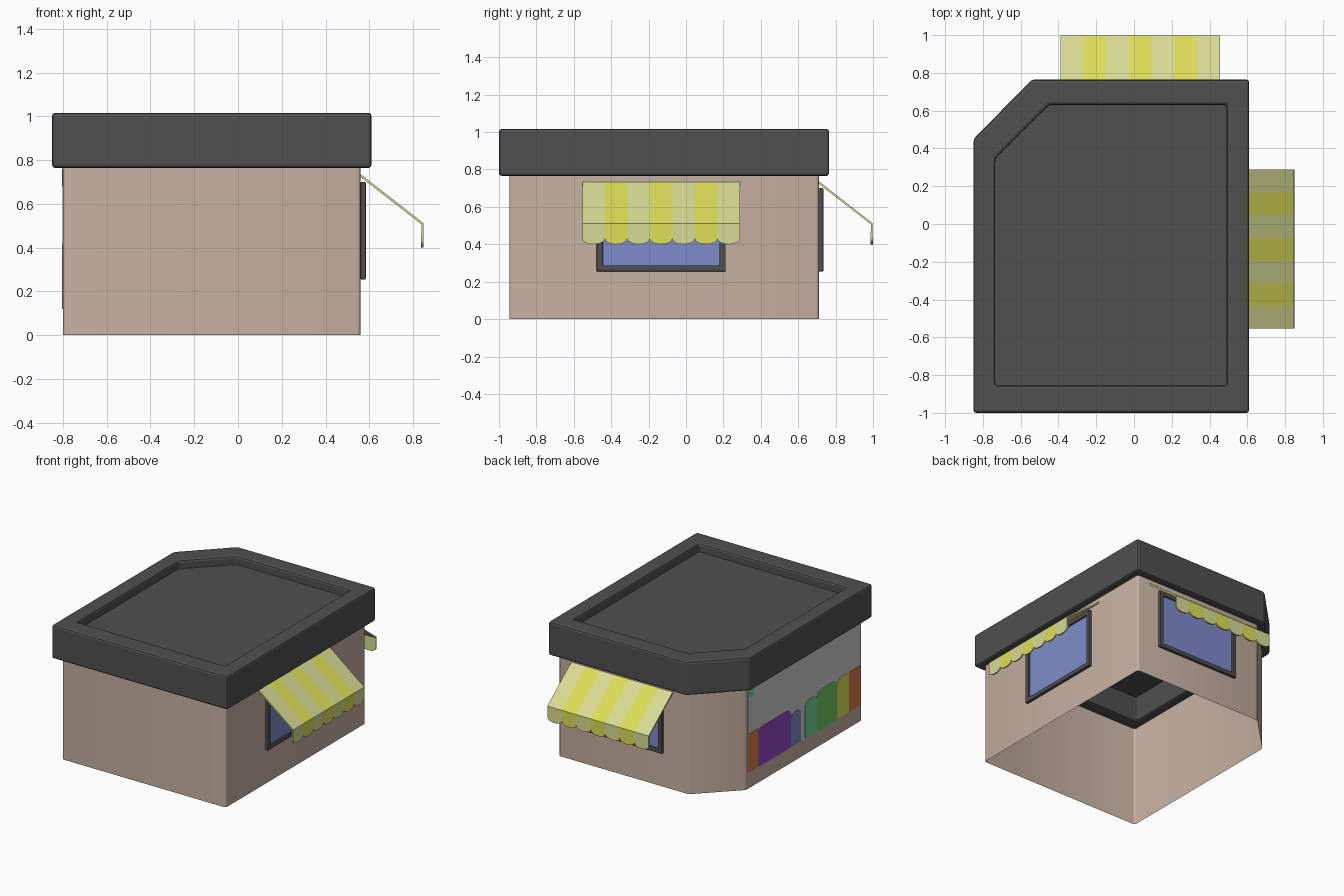
import bpy, bmesh, math

if "Cube" in bpy.data.objects:
    bpy.data.objects.remove(bpy.data.objects["Cube"])


def material(name, r, g, b):
    m = bpy.data.materials.new(name)
    m.diffuse_color = (r, g, b, 1)
    m.use_nodes = True
    m.node_tree.nodes["Principled BSDF"].inputs["Base Color"].default_value = m.diffuse_color
    return m


PEACH = material("peach_wall", 0.578, 0.440, 0.361)
DARK = material("dark_grey", 0.08, 0.08, 0.08)
GLASS = material("blue_glass", 0.212, 0.262, 0.604)
YELLOW = material("yellow", 0.73, 0.73, 0.098)
PALE = material("pale_yellow", 0.687, 0.716, 0.296)
GREY = material("light_grey", 0.62, 0.62, 0.62)
RUST = material("rust", 0.70, 0.20, 0.065)
PURPLE = material("purple", 0.29, 0.065, 0.58)
GREEN = material("green", 0.168, 0.59, 0.13)
TEAL = material("teal", 0.168, 0.66, 0.34)


def finish(name, bm, mats, smooth=False):
    bmesh.ops.remove_doubles(bm, verts=bm.verts, dist=1e-5)
    bmesh.ops.recalc_face_normals(bm, faces=bm.faces)
    me = bpy.data.meshes.new(name)
    bm.to_mesh(me)
    bm.free()
    for m in mats:
        me.materials.append(m)
    ob = bpy.data.objects.new(name, me)
    bpy.context.collection.objects.link(ob)
    if smooth:
        bpy.ops.object.select_all(action='DESELECT')
        ob.select_set(True)
        bpy.context.view_layer.objects.active = ob
        bpy.ops.object.shade_smooth_by_angle(angle=math.radians(35))
    return ob


def ring(name, outer, inner, lo, hi, place, mat, bevel):
    """Closed frame between two matching outlines; place maps (a, b, height)."""
    bm = bmesh.new()
    loops = [[bm.verts.new(place(a, b, h)) for a, b in pts]
             for pts, h in ((outer, lo), (outer, hi), (inner, hi), (inner, lo))]
    n = len(outer)
    for k in range(4):
        A, B = loops[k], loops[(k + 1) % 4]
        for i in range(n):
            j = (i + 1) % n
            bm.faces.new((A[i], A[j], B[j], B[i]))
    ob = finish(name, bm, [mat])
    mod = ob.modifiers.new("soft_edges", 'BEVEL')
    mod.width = bevel
    mod.segments = 2
    mod.limit_method = 'ANGLE'
    return ob


def plate(name, pts, lo, hi, place, mat):
    """Outline extruded into a thin plate."""
    bm = bmesh.new()
    f = bm.faces.new([bm.verts.new(place(a, b, lo)) for a, b in pts])
    top = [bm.verts.new(place(a, b, hi)) for a, b in pts]
    bot = list(f.verts)
    bm.faces.new(top)
    for i in range(len(pts)):
        j = (i + 1) % len(pts)
        bm.faces.new((bot[i], bot[j], top[j], top[i]))
    return finish(name, bm, [mat])


def rect(a0, a1, b0, b1):
    return [(a0, b0), (a1, b0), (a1, b1), (a0, b1)]


def up(x, y, h):
    return (x, y, h)


def right_wall(u, z, d):
    return (0.56 + d, u, z)


def back_wall(u, z, d):
    return (u, 0.71 + d, z)


def left_wall(u, z, d):
    return (-0.80 - d, u, z)


# Walls: open shell with one cut corner and softened vertical edges
plan = [(-0.80, -0.945), (0.56, -0.945), (0.56, 0.71), (-0.52, 0.71), (-0.80, 0.43)]
bm = bmesh.new()
low = [bm.verts.new((x, y, 0)) for x, y in plan]
high = [bm.verts.new((x, y, 0.768)) for x, y in plan]
for i in range(5):
    j = (i + 1) % 5
    bm.faces.new((low[i], low[j], high[j], high[i]))
corners = [e for e in bm.edges if abs(e.verts[0].co.z - e.verts[1].co.z) > 0.1]
bmesh.ops.bevel(bm, geom=corners, offset=0.015, segments=3, profile=0.5, affect='EDGES')
finish("walls", bm, [PEACH], smooth=True)

# Roof: thick parapet and sunken floor
outer = [(-0.85, -1.0), (0.61, -1.0), (0.61, 0.765), (-0.54, 0.765), (-0.85, 0.45)]
inner = [(-0.735, -0.855), (0.49, -0.855), (0.49, 0.63), (-0.45, 0.63), (-0.735, 0.345)]
ring("roof_parapet", outer, inner, 0.765, 1.017, up, DARK, 0.015)
bm = bmesh.new()
bm.faces.new([bm.verts.new((x, y, 0.955)) for x, y in inner])
finish("roof_floor", bm, [DARK])


# Windows
def window(side, c, place):
    ring(side + "_window_frame", rect(c - 0.345, c + 0.345, 0.255, 0.70),
         rect(c - 0.312, c + 0.312, 0.287, 0.668), 0.0, 0.024, place, DARK, 0.004)
    plate(side + "_window_glass", rect(c - 0.315, c + 0.315, 0.284, 0.671),
          0.002, 0.010, place, GLASS)


# Awnings: seven stripes, each a sloped strip and a scalloped flap
def awning(side, c, place):
    bm = bmesh.new()
    w, reach = 0.843 / 7, 0.283
    for i in range(7):
        a = c - 0.4215 + i * w
        b = a + w
        arc = [(a + w * (0.5 + 0.5 * math.cos(t)), 0.43 - 0.03 * math.sin(t))
               for t in [math.pi * k / 10 for k in range(11)]]
        slope = [(a, 0.73, 0.0), (b, 0.73, 0.0), (b, 0.51, reach), (a, 0.51, reach)]
        flap = [(a, 0.51, reach), (b, 0.51, reach)] + [(u, z, reach) for u, z in arc]
        for pts in (slope, flap):
            f = bm.faces.new([bm.verts.new(place(*p)) for p in pts])
            f.material_index = i % 2
    ob = finish(side + "_awning", bm, [PALE, YELLOW])
    mod = ob.modifiers.new("cloth", 'SOLIDIFY')
    mod.thickness = 0.011
    mod.offset = 0


for side, c, place in (("right", -0.133, right_wall), ("back", 0.033, back_wall)):
    window(side, c, place)
    awning(side, c, place)

# Painted left wall: grey field with a row of coloured blocks
plate("mural_field", rect(-0.93, 0.41, 0.12, 0.765), 0.0, 0.002, left_wall, GREY)
blocks = [("rust_back", 0.40, 0.29, 0.12, 0.41, RUST, 0), ("purple", 0.29, -0.10, 0.12, 0.41, PURPLE, 0.05),
          ("blue", -0.10, -0.22, 0.12, 0.37, GLASS, 0.04), ("teal", -0.27, -0.41, 0.12, 0.40, TEAL, 0.04),
          ("green", -0.41, -0.65, 0.12, 0.42, GREEN, 0.05), ("yellow", -0.65, -0.79, 0.12, 0.42, YELLOW, 0.04),
          ("rust_front", -0.79, -0.925, 0.12, 0.42, RUST, 0), ("teal_top", 0.40, 0.34, 0.68, 0.76, TEAL, 0)]
for name, y1, y0, z0, z1, mat, cut in blocks:
    pts = rect(y0, y1, z0, z1)
    if cut:  # rounded upper corners
        q = [math.pi / 2 * k / 4 for k in range(5)]
        pts = pts[:2] + [(y1 - cut + cut * math.cos(t), z1 - cut + cut * math.sin(t)) for t in q]
        pts += [(y0 + cut - cut * math.sin(t), z1 - cut + cut * math.cos(t)) for t in q]
    plate("mural_" + name, pts, 0.002, 0.004, left_wall, mat)
